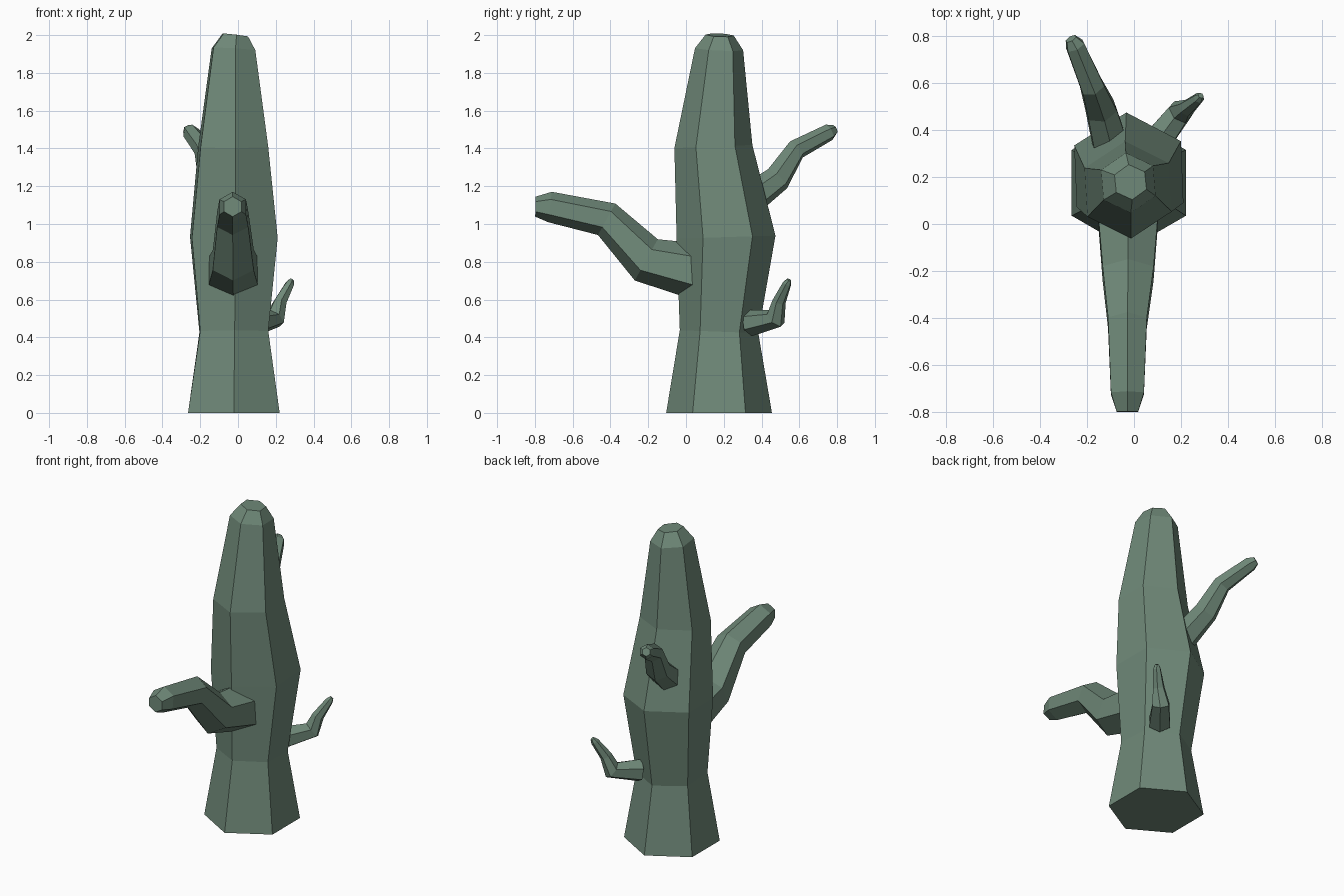
import bpy, bmesh, math
from mathutils import Vector

cube = bpy.data.objects.get("Cube")
if cube:
    bpy.data.objects.remove(cube, do_unlink=True)

# Single bark colour
bark = bpy.data.materials.new("grey_green_bark")
bark.use_nodes = True
colour = (0.16, 0.25, 0.19, 1)
bark.diffuse_color = colour
shader = next(n for n in bark.node_tree.nodes if n.type == "BSDF_PRINCIPLED")
shader.inputs["Base Color"].default_value = colour
shader.inputs["Roughness"].default_value = 0.9

SIDES = 6


def limb(name, rings, ref, twist=0.0):
    """Six-sided tapered tube through (x, y, z, radius) rings, mitred at bends."""
    centres = [Vector(r[:3]) for r in rings]
    steps = [(b - a).normalized() for a, b in zip(centres, centres[1:])]
    bm = bmesh.new()
    loops = []
    for i, (centre, ring) in enumerate(zip(centres, rings)):
        tangent = (steps[max(i - 1, 0)] + steps[min(i, len(steps) - 1)]).normalized()
        u = (ref - tangent * ref.dot(tangent)).normalized()
        v = tangent.cross(u)
        turn = twist * i / (len(rings) - 1)
        angles = [math.tau * k / SIDES + turn for k in range(SIDES)]
        loops.append([bm.verts.new(centre + ring[3] * (u * math.cos(a) + v * math.sin(a)))
                      for a in angles])
    for low, high in zip(loops, loops[1:]):
        for k in range(SIDES):
            n = (k + 1) % SIDES
            bm.faces.new((low[k], low[n], high[n], high[k]))
    bm.faces.new(loops[0][::-1])
    bm.faces.new(loops[-1])
    bmesh.ops.recalc_face_normals(bm, faces=bm.faces)
    mesh = bpy.data.meshes.new(name)
    bm.to_mesh(mesh)
    bm.free()
    mesh.materials.append(bark)
    obj = bpy.data.objects.new(name, mesh)
    bpy.context.collection.objects.link(obj)
    return obj


UP = Vector((0, 0, 1))
FRONT = Vector((0, -1, 0))

# Trunk: flared foot, swollen middle, tapered blunt top
limb("trunk", [
    (-0.022, 0.175, 0, 0.28),
    (-0.022, 0.175, 0.43, 0.208),
    (-0.022, 0.212, 0.93, 0.262),
    (-0.025, 0.145, 1.41, 0.207),
    (-0.024, 0.175, 1.925, 0.128),
    (-0.015, 0.178, 2.0, 0.075),
], FRONT, 0.1)

# Thick branch reaching forward
limb("front_branch", [
    (-0.025, 0.1, 0.74, 0.154),
    (-0.025, -0.21, 0.81, 0.125),
    (-0.028, -0.42, 1.025, 0.095),
    (-0.028, -0.72, 1.09, 0.081),
    (-0.028, -0.797, 1.092, 0.053),
], UP)

# Medium branch rising at the back
limb("back_branch", [
    (-0.09, 0.3, 1.1, 0.088),
    (-0.14, 0.485, 1.24, 0.073),
    (-0.178, 0.585, 1.395, 0.056),
    (-0.25, 0.757, 1.485, 0.045),
    (-0.268, 0.787, 1.501, 0.026),
], UP)

# Small twig low on the back left
limb("low_twig", [
    (0.09, 0.34, 0.475, 0.07),
    (0.195, 0.475, 0.50, 0.056),
    (0.225, 0.493, 0.59, 0.036),
    (0.275, 0.535, 0.685, 0.024),
    (0.284, 0.546, 0.704, 0.013),
], UP)
